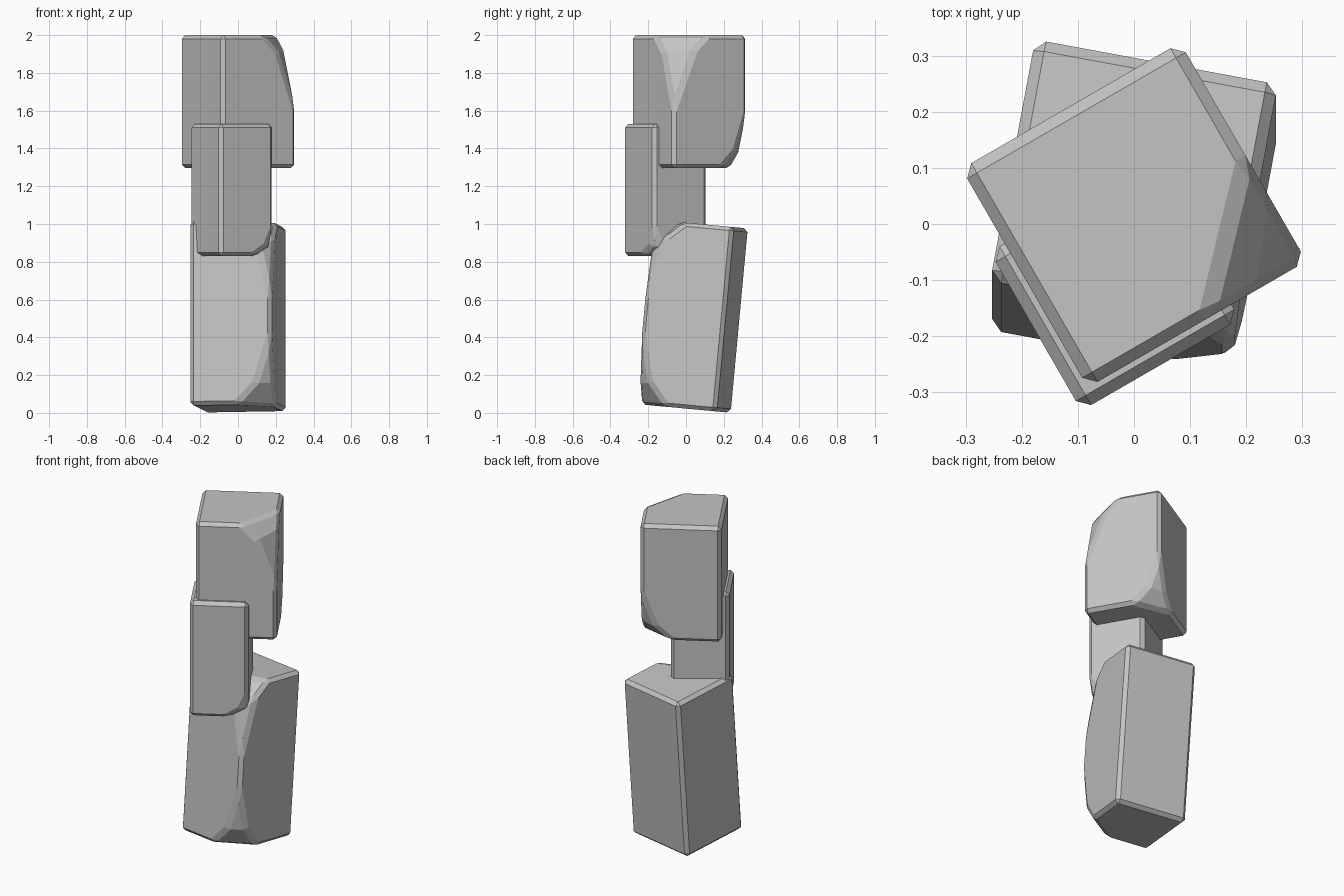
import bpy, bmesh, math
from mathutils import Vector, Matrix

if "Cube" in bpy.data.objects:
    bpy.data.objects.remove(bpy.data.objects["Cube"])

stone = bpy.data.materials.new("grey_stone")
stone.use_nodes = True
grey = (0.55, 0.55, 0.55, 1)
stone.diffuse_color = grey
stone.node_tree.nodes["Principled BSDF"].inputs["Base Color"].default_value = grey


def chip(bm, half, signs, reach):
    """Slice a corner off; reach is the distance cut along each edge."""
    s = Vector(signs)
    corner = Vector(a * b for a, b in zip(s, half))
    normal = Vector(a / r for a, r in zip(s, reach))
    point = corner - Vector((s.x * reach[0], 0, 0))
    cut = bmesh.ops.bisect_plane(bm, geom=bm.verts[:] + bm.edges[:] + bm.faces[:],
                                 plane_co=point, plane_no=normal, clear_outer=True)
    rim = [e for e in cut["geom_cut"] if isinstance(e, bmesh.types.BMEdge)]
    bmesh.ops.contextual_create(bm, geom=rim)


def block(name, half, centre, yaw, tilt, chips):
    bm = bmesh.new()
    bmesh.ops.create_cube(bm, size=2)
    bmesh.ops.scale(bm, vec=half, verts=bm.verts)
    for signs, reach in chips:
        chip(bm, half, signs, reach)
    bmesh.ops.recalc_face_normals(bm, faces=bm.faces)
    mesh = bpy.data.meshes.new(name)
    bm.to_mesh(mesh)
    bm.free()
    mesh.materials.append(stone)
    obj = bpy.data.objects.new(name, mesh)
    bpy.context.collection.objects.link(obj)
    obj.matrix_world = (Matrix.Translation(centre)
                        @ Matrix.Rotation(math.radians(tilt), 4, 'X')
                        @ Matrix.Rotation(math.radians(yaw), 4, 'Z'))
    # Narrow worn edges
    bevel = obj.modifiers.new("worn_edges", 'BEVEL')
    bevel.width = 0.02
    bevel.segments = 1
    bevel.limit_method = 'ANGLE'
    bevel.angle_limit = math.radians(40)
    return obj


TOP, BOTTOM, BACK = (1, -1, 1), (1, -1, -1), (1, 1, -1)

# Leaning base stone, chipped at both ends of one edge
base = block("lower_stone", (0.22, 0.22, 0.49), (0, 0.03, 0.512), -10.5, -5.3, [
    (BOTTOM, (0.12, 0.10, 0.38)), (BOTTOM, (0.19, 0.17, 0.20)),
    (TOP, (0.10, 0.11, 0.42)), (TOP, (0.38, 0.18, 0.16))])

# Narrow stone bridging the other two
block("middle_stone", (0.163, 0.163, 0.35), (-0.034, -0.11, 1.18), 30, 0, [
    (BOTTOM, (0.07, 0.07, 0.15)), (BOTTOM, (0.13, 0.13, 0.08))])

# Wide top stone
block("upper_stone", (0.225, 0.225, 0.352), (0, 0.016, 1.648), 30, 0, [
    (TOP, (0.14, 0.16, 0.40)), (TOP, (0.20, 0.21, 0.20)),
    (BACK, (0.12, 0.10, 0.30)), (BACK, (0.18, 0.16, 0.16))])

# Shallow dent in the base stone's front edge
bpy.ops.mesh.primitive_ico_sphere_add(subdivisions=1, radius=0.1, location=(-0.315, -0.2, 0.58))
cutter = bpy.context.object
cutter.name = "dent_cutter"
cutter.scale.z = 1.6
cutter.hide_render = True
cutter.hide_set(True)
dent = base.modifiers.new("dent", 'BOOLEAN')
dent.operation = 'DIFFERENCE'
dent.object = cutter
